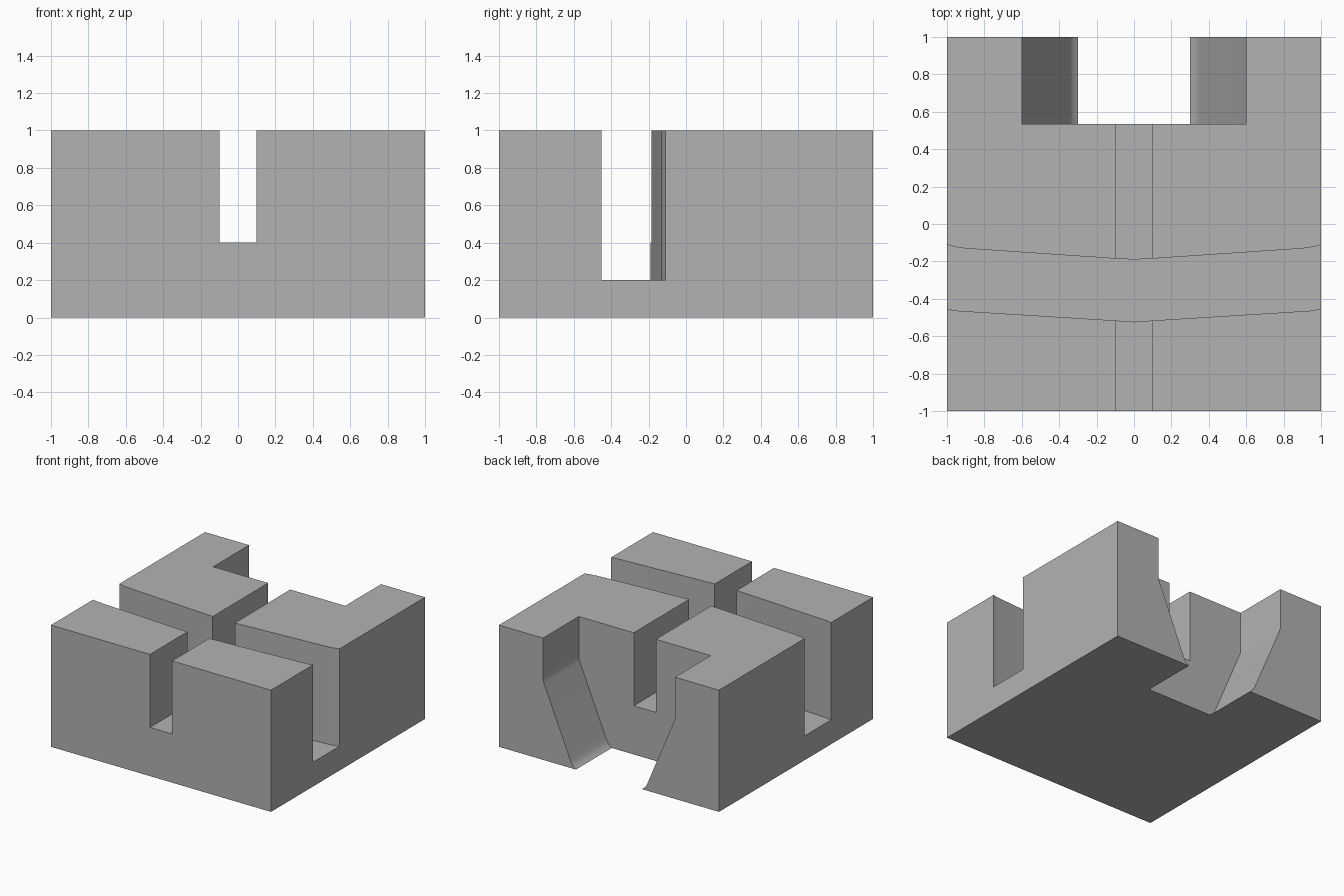
import bpy
import bmesh
import math
from mathutils import Vector

default = bpy.data.objects.get("Cube")
if default:
    bpy.data.objects.remove(default, do_unlink=True)

grey = bpy.data.materials.new("plain grey")
grey.use_nodes = True
colour = (0.448, 0.448, 0.448, 1)
grey.diffuse_color = colour
grey.node_tree.nodes["Principled BSDF"].inputs["Base Color"].default_value = colour


def prism(name, outline, depth):
    """Extrude a closed 3D outline along the depth vector."""
    bm = bmesh.new()
    face = bm.faces.new([bm.verts.new(p) for p in outline])
    moved = bmesh.ops.extrude_face_region(bm, geom=[face])["geom"]
    verts = [g for g in moved if isinstance(g, bmesh.types.BMVert)]
    bmesh.ops.translate(bm, verts=verts, vec=Vector(depth))
    bmesh.ops.recalc_face_normals(bm, faces=bm.faces)
    mesh = bpy.data.meshes.new(name)
    bm.to_mesh(mesh)
    bm.free()
    mesh.materials.append(grey)
    obj = bpy.data.objects.new(name, mesh)
    bpy.context.collection.objects.link(obj)
    return obj


def mirrored(half):
    """Complete a right-hand half profile with its reflection in x."""
    return half + [(-x, v) for x, v in reversed(half) if x > 0]


# Main body
block = prism("slotted_block", [(-1, -1, 0), (1, -1, 0), (1, 1, 0), (-1, 1, 0)], (0, 0, 1))

# Straight slot from front to back
straight = prism("straight_slot_cutter",
                 [(-0.1, -1.2, 0.4), (0.1, -1.2, 0.4), (0.1, 1.2, 0.4), (-0.1, 1.2, 0.4)],
                 (0, 0, 1))

# Bowed slot from side to side
front_edge = mirrored([(1.05, -0.44), (1, -0.453), (0.955, -0.463), (0.1, -0.516), (0, -0.523)])
back_edge = mirrored([(1.05, -0.098), (1, -0.11), (0.96, -0.122), (0.9, -0.131),
                      (0.1, -0.185), (0, -0.19)])
# Order each edge from right to left
front_edge.sort(reverse=True)
back_edge.sort()
bowed = prism("bowed_slot_cutter", [(x, y, 0.2) for x, y in front_edge + back_edge], (0, 0, 1))

# Tapered notch through the back
notch_half = [(0.6, 1.1), (0.6, 0.66), (0.59, 0.63), (0.36, 0.085),
              (0.343, 0.045), (0.325, 0.018), (0.3, 0), (0.3, -0.1)]
notch = prism("back_notch_cutter", [(x, 0.535, z) for x, z in mirrored(notch_half)], (0, 1, 0))

# Cut the body
bpy.context.view_layer.objects.active = block
for cutter in (straight, bowed, notch):
    cutter.hide_render = True
    cut = block.modifiers.new(cutter.name, "BOOLEAN")
    cut.operation = "DIFFERENCE"
    cut.solver = "EXACT"
    cut.object = cutter
    bpy.ops.object.modifier_apply(modifier=cut.name)
    bpy.data.objects.remove(cutter, do_unlink=True)

# Smooth the curved walls, keep the edges sharp
bpy.ops.object.select_all(action="DESELECT")
block.select_set(True)
bpy.ops.object.shade_smooth_by_angle(angle=math.radians(30))
